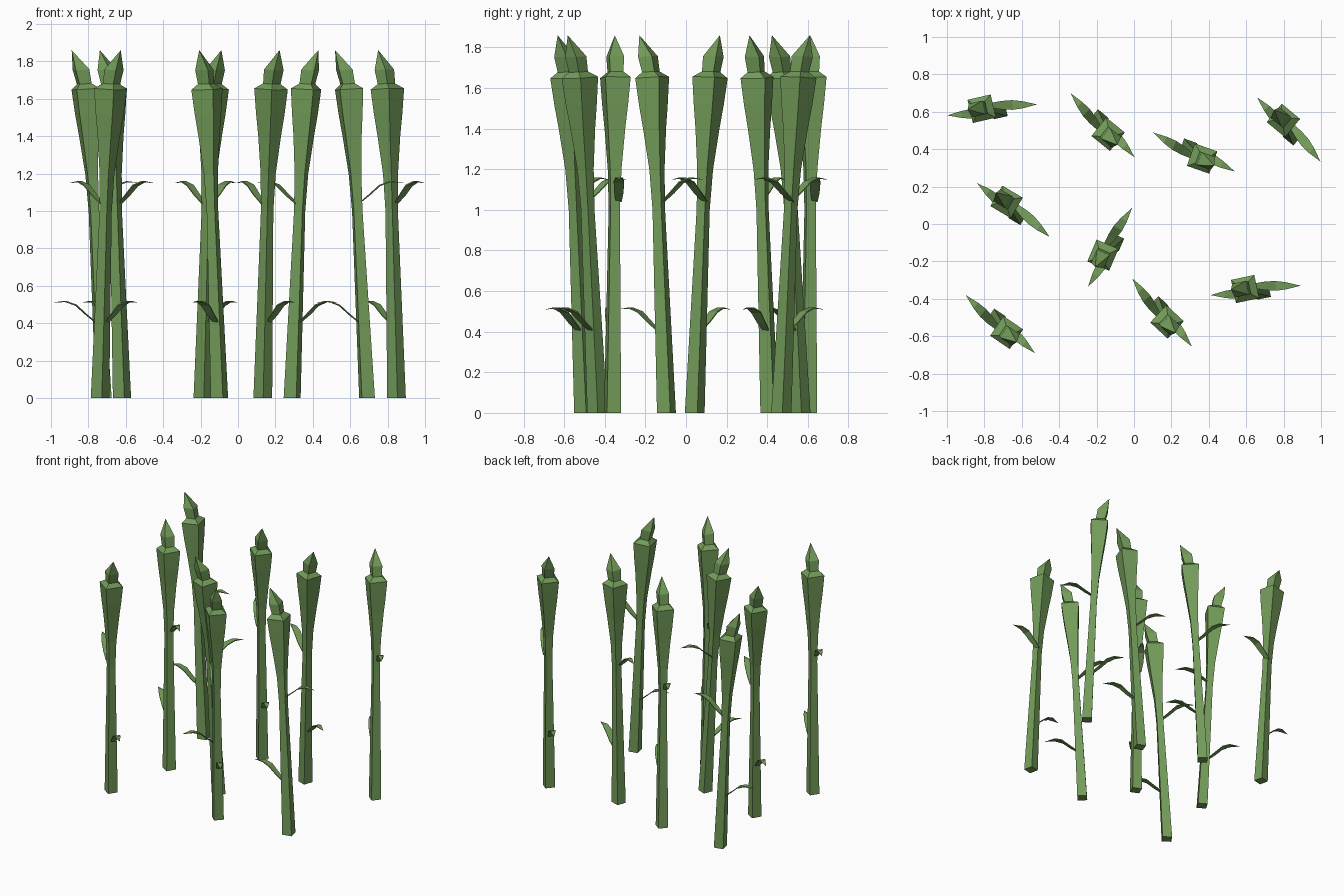
import bpy, bmesh, math
from mathutils import Vector

if "Cube" in bpy.data.objects:
    bpy.data.objects.remove(bpy.data.objects["Cube"])

green = bpy.data.materials.new("leaf_green")
green.diffuse_color = (0.17, 0.33, 0.10, 1)
green.use_nodes = True
green.node_tree.nodes["Principled BSDF"].inputs["Base Color"].default_value = green.diffuse_color

# Local frame of one stalk: +x is the side it leans to (and the lower leaf's side)
TWIST = math.radians(6)


def finish(bm, name):
    bmesh.ops.recalc_face_normals(bm, faces=bm.faces)
    mesh = bpy.data.meshes.new(name)
    bm.to_mesh(mesh)
    bm.free()
    mesh.materials.append(green)
    return mesh


def bridge(bm, rings):
    for a, b in zip(rings, rings[1:]):
        n = len(a)
        for i in range(n):
            bm.faces.new((a[i], a[(i + 1) % n], b[(i + 1) % n], b[i]))


# Square leaning stem with flared collar and pointed bud: x, y, z, width
STEM = [(-0.039, 0.011, 0, 0.071), (0.012, -0.003, 1.0, 0.047),
        (0.024, -0.006, 1.2, 0.057), (0.039, -0.009, 1.4, 0.086),
        (0.047, -0.011, 1.52, 0.108), (0.055, -0.013, 1.652, 0.127),
        (0.063, -0.014, 1.68, 0.066), (0.080, -0.015, 1.755, 0.074)]
TIP = (0.13, -0.018, 1.86)


def stem_mesh():
    bm = bmesh.new()
    rings = []
    for x, y, z, w in STEM:
        r = w / math.sqrt(2)
        ring = []
        for k in range(4):
            a = TWIST + math.pi / 4 + k * math.pi / 2
            dx, dy = r * math.cos(a), r * math.sin(a)
            # sections tip slightly along the lean
            ring.append(bm.verts.new((x + dx, y + dy, z - (0.06 * dx if z else 0))))
        rings.append(ring)
    bridge(bm, rings)
    bm.faces.new(rings[0][::-1])
    tip = bm.verts.new(TIP)
    top = rings[-1]
    for i in range(4):
        bm.faces.new((top[i], top[(i + 1) % 4], tip))
    return finish(bm, "stem")


# Thin arched leaf: distance along, height, width
LEAF = [(0.0, 0.0, 0.028), (0.055, 0.045, 0.046), (0.11, 0.095, 0.052),
        (0.165, 0.115, 0.038)]


def leaf_mesh(name, side, start, height, root_y):
    bm = bmesh.new()
    reach = 0.242 - start
    rings = []
    for d, h, w in LEAF:
        s = d / 0.242
        x = side * (start + s * reach)
        y = root_y * (1 - s)
        z = height + h
        ring = []
        for e, t in ((-1, 0), (1, 0), (1, -0.007), (-1, -0.007)):
            ring.append(bm.verts.new((x, y + e * w / 2, z + t)))
        rings.append(ring)
    bridge(bm, rings)
    bm.faces.new(rings[0][::-1])
    tip = bm.verts.new((side * 0.242, 0, height + 0.105))
    end = rings[-1]
    for i in range(4):
        bm.faces.new((end[i], end[(i + 1) % 4], tip))
    return finish(bm, name)


parts = {"stalk": stem_mesh(),
         "lower_leaf": leaf_mesh("lower_leaf", 1, 0.0, 0.405, 0.014),
         "upper_leaf": leaf_mesh("upper_leaf", -1, 0.0, 1.045, -0.024)}

# Nine stalks: x, y, heading in degrees
PLACES = [(-0.758, 0.61, 187), (-0.168, 0.528, -45), (0.32, 0.385, -25.5),
          (0.828, 0.505, 134.6), (-0.645, 0.075, 143.4), (-0.128, -0.125, 240.8),
          (-0.715, -0.535, -40), (0.15, -0.473, -48.8), (0.65, -0.355, 186)]

for i, (x, y, deg) in enumerate(PLACES, 1):
    for name, mesh in parts.items():
        ob = bpy.data.objects.new(f"{name}_{i}", mesh)
        bpy.context.collection.objects.link(ob)
        ob.location = Vector((x, y, 0))
        ob.rotation_euler.z = math.radians(deg)
